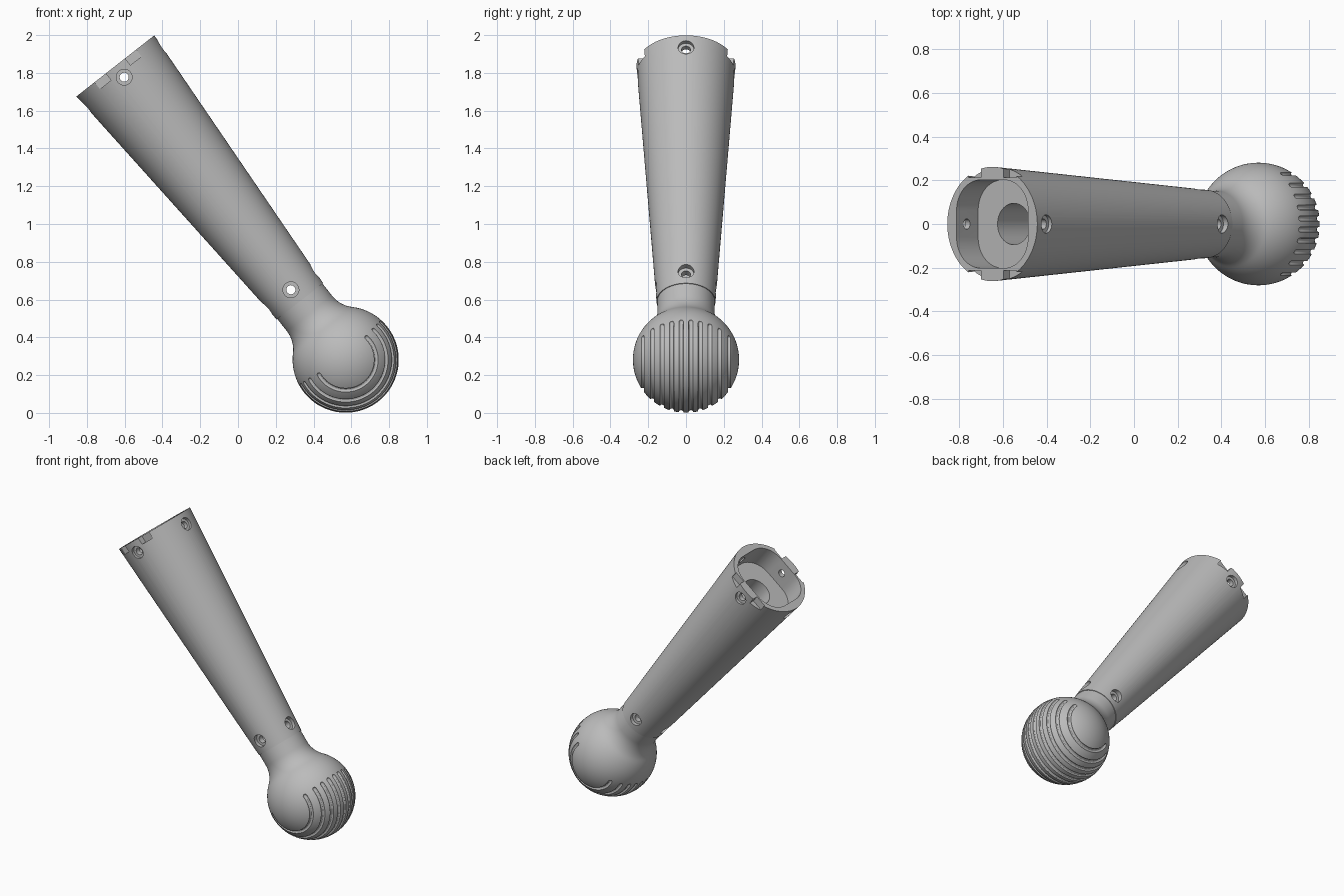
import bpy, bmesh
from math import sin, cos, pi, radians, sqrt, atan2
from mathutils import Matrix, Vector

if "Cube" in bpy.data.objects:
    bpy.data.objects.remove(bpy.data.objects["Cube"])

grey = bpy.data.materials.new("plain grey")
grey.use_nodes = True
grey.diffuse_color = (0.5, 0.5, 0.5, 1)
grey.node_tree.nodes["Principled BSDF"].inputs["Base Color"].default_value = (0.5, 0.5, 0.5, 1)

BALL_R, NECK_R, SEAM, TOP = 0.281, 0.152, 0.392, 1.976
# Parts are built upright with the ball centre at the origin, then leaned over
LEAN = Matrix.Translation((0.57, 0, 0.282)) @ Matrix.Rotation(radians(-38.1), 4, 'Y')


def make(name, bm):
    bmesh.ops.recalc_face_normals(bm, faces=bm.faces)
    mesh = bpy.data.meshes.new(name)
    bm.to_mesh(mesh)
    bm.free()
    ob = bpy.data.objects.new(name, mesh)
    bpy.context.collection.objects.link(ob)
    return ob


def lathe(name, profile, steps=96):
    bm = bmesh.new()
    vs = [bm.verts.new((r, 0, z)) for r, z in profile]
    edges = [bm.edges.new(p) for p in zip(vs, vs[1:])]
    bmesh.ops.spin(bm, geom=vs + edges, cent=(0, 0, 0), axis=(0, 0, 1),
                   angle=2 * pi, steps=steps, use_duplicate=False)
    bmesh.ops.remove_doubles(bm, verts=bm.verts, dist=1e-5)
    return make(name, bm)


def cylinder(start, end, radius, sides=32):
    a, b = Vector(start), Vector(end)
    turn = (b - a).to_track_quat('Z', 'Y').to_matrix().to_4x4()
    bm = bmesh.new()
    bmesh.ops.create_cone(bm, cap_ends=True, segments=sides, radius1=radius, radius2=radius,
                          depth=(b - a).length, matrix=Matrix.Translation((a + b) / 2) @ turn)
    return make("cutter", bm)


def box(low, high):
    a, b = Vector(low), Vector(high)
    bm = bmesh.new()
    bmesh.ops.create_cube(bm, size=1, matrix=Matrix.Translation((a + b) / 2)
                          @ Matrix.Diagonal((*(b - a), 1)))
    return make("cutter", bm)


def rounded_pocket(hx, hy, corner, low, high):
    bm = bmesh.new()
    ring = []
    for q, (sx, sy) in enumerate([(1, 1), (-1, 1), (-1, -1), (1, -1)]):
        for i in range(13):
            a = (q + i / 12) * pi / 2
            ring.append(bm.verts.new((sx * (hx - corner) + corner * cos(a),
                                      sy * (hy - corner) + corner * sin(a), low)))
    face = bm.faces.new(ring)
    top = bmesh.ops.extrude_face_region(bm, geom=[face])
    bmesh.ops.translate(bm, vec=(0, 0, high - low),
                        verts=[v for v in top["geom"] if isinstance(v, bmesh.types.BMVert)])
    return make("cutter", bm)


def groove_tube(y, tube=0.0125, half=radians(98), steps=56, sides=12):
    """Bent round-ended bar that follows the ball at a fixed y."""
    major = sqrt(BALL_R ** 2 - y ** 2)
    cap = tube / major
    stations = [(-half - cap * cos(t), sin(t)) for t in (0.25, 0.6, 1.0)]
    stations += [(-half + 2 * half * i / steps, 1) for i in range(steps + 1)]
    stations += [(half + cap * cos(t), sin(t)) for t in (1.0, 0.6, 0.25)]
    bm = bmesh.new()
    rings = []
    for a, scale in stations:
        ring = []
        for k in range(sides):
            c = 2 * pi * k / sides
            r = major + tube * scale * cos(c)
            ring.append(bm.verts.new((r * sin(a), y + tube * scale * sin(c), -r * cos(a))))
        rings.append(ring)
    for p, q in zip(rings, rings[1:]):
        for k in range(sides):
            j = (k + 1) % sides
            bm.faces.new((p[k], p[j], q[j], q[k]))
    bm.faces.new(rings[0])
    bm.faces.new(rings[-1])
    return make("cutter", bm)


def carve(ob, cutters):
    for c in cutters:
        m = ob.modifiers.new("cut", 'BOOLEAN')
        m.operation, m.solver, m.object = 'DIFFERENCE', 'EXACT', c
        c.hide_render = True
    deps = bpy.context.evaluated_depsgraph_get()
    mesh = bpy.data.meshes.new_from_object(ob.evaluated_get(deps))
    ob.modifiers.clear()
    ob.data = mesh
    for c in cutters:
        bpy.data.objects.remove(c)


def finish(ob):
    ob.data.transform(LEAN)
    ob.data.materials.clear()
    ob.data.materials.append(grey)
    bpy.ops.object.select_all(action='DESELECT')
    ob.select_set(True)
    bpy.context.view_layer.objects.active = ob
    bpy.ops.object.shade_smooth_by_angle(angle=radians(30))


# Tapered leg
leg = lathe("tapered_leg", [(0, SEAM), (0.156, SEAM), (0.262, TOP), (0, TOP)])
cuts = [rounded_pocket(0.208, 0.202, 0.14, TOP - 0.16, TOP + 0.1),
        cylinder((0, 0, SEAM + 0.02), (0, 0, TOP - 0.1), 0.095, 48)]
# Screw holes, drilled through and counterbored on four sides
for z, seat in ((0.47, 0.132), (1.9, 0.236)):
    for d in (Vector((1, 0, 0)), Vector((0, 1, 0))):
        h = Vector((0, 0, z))
        cuts.append(cylinder(h - d * 0.4, h + d * 0.4, 0.024))
        for s in (-1, 1):
            cuts.append(cylinder(h + d * s * seat, h + d * s * 0.4, 0.042))
# Rim notches
for sx in (-1, 1):
    for sy in (-1, 1):
        xs, ys = sorted((sx * 0.065, sx * 0.14)), sorted((sy * 0.212, sy * 0.3))
        cuts.append(box((xs[0], ys[0], 1.93), (xs[1], ys[1], 2.1)))
carve(leg, cuts)
finish(leg)

# Ball foot with a filleted neck
fillet = 0.16
fr = NECK_R + fillet
fz = sqrt((BALL_R + fillet) ** 2 - fr ** 2)
join = atan2(fr, fz)
profile = [(BALL_R * sin(a), BALL_R * cos(a))
           for a in (pi + (join - pi) * i / 48 for i in range(49))]
profile[0] = (0, -BALL_R)
for i in range(1, 13):
    a = (pi / 2 - join) * (1 - i / 12)
    profile.append((fr - fillet * cos(a), fz - fillet * sin(a)))
profile += [(NECK_R, SEAM), (0, SEAM)]
foot = lathe("ball_foot", profile)
# Grip grooves
carve(foot, [groove_tube(s * (0.0255 + 0.051 * k)) for k in range(5) for s in (-1, 1)])
finish(foot)
